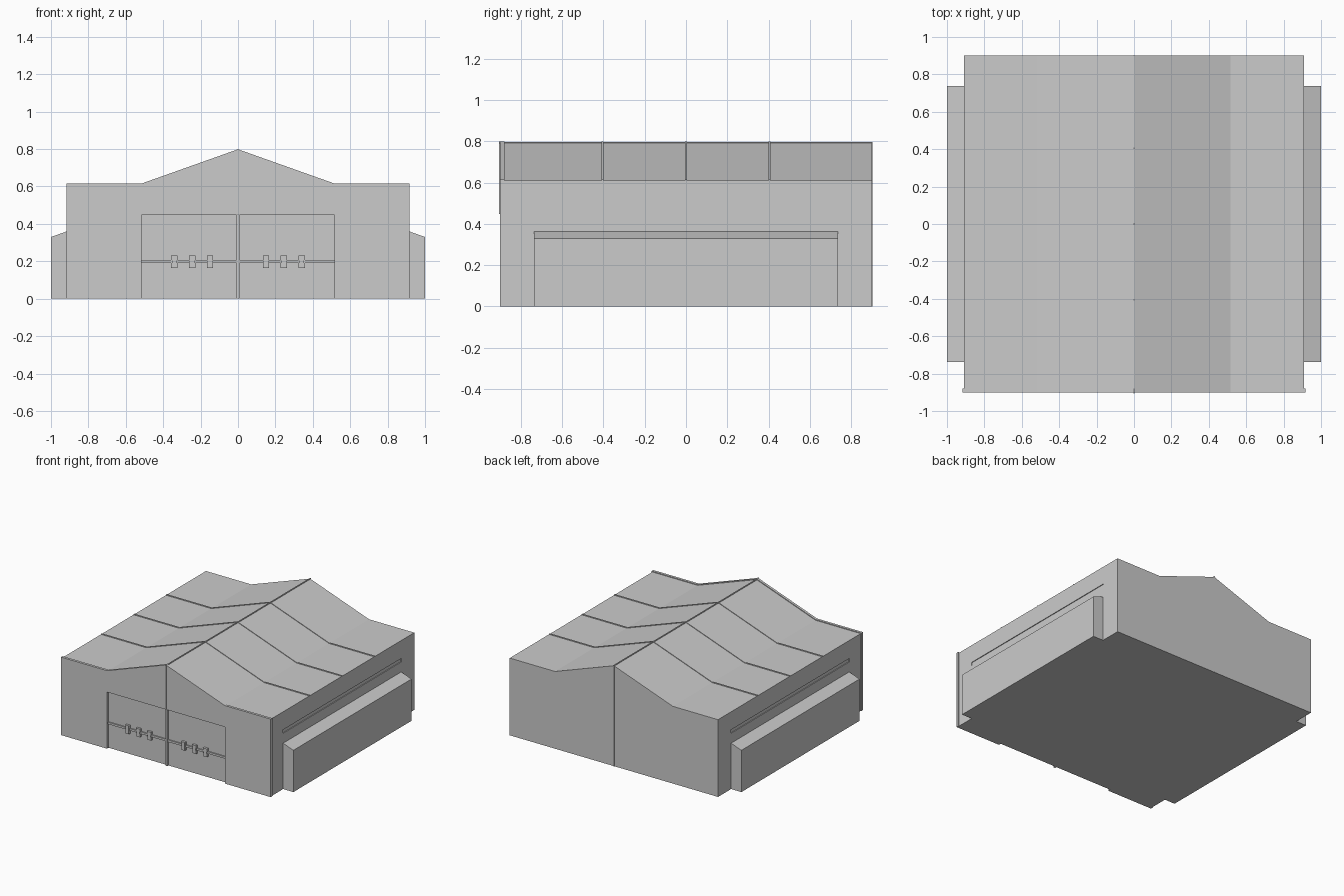
import bpy
import bmesh

cube = bpy.data.objects.get("Cube")
if cube:
    bpy.data.objects.remove(cube, do_unlink=True)

grey = bpy.data.materials.new("light_grey")
grey.use_nodes = True
colour = (0.6, 0.6, 0.6, 1)
grey.diffuse_color = colour
grey.node_tree.nodes["Principled BSDF"].inputs["Base Color"].default_value = colour


def prism(name, profile, y0, y1):
    """Extrude an x-z outline along y."""
    bm = bmesh.new()
    base = bm.faces.new([bm.verts.new((x, y0, z)) for x, z in profile])
    side = bmesh.ops.extrude_face_region(bm, geom=[base])
    verts = [g for g in side["geom"] if isinstance(g, bmesh.types.BMVert)]
    bmesh.ops.translate(bm, verts=verts, vec=(0, y1 - y0, 0))
    bmesh.ops.recalc_face_normals(bm, faces=bm.faces[:])
    mesh = bpy.data.meshes.new(name)
    bm.to_mesh(mesh)
    bm.free()
    mesh.materials.append(grey)
    obj = bpy.data.objects.new(name, mesh)
    bpy.context.collection.objects.link(obj)
    return obj


def box(name, x0, x1, y0, y1, z0, z1):
    return prism(name, [(x0, z0), (x1, z0), (x1, z1), (x0, z1)], y0, y1)


def roof_line(half, lift):
    """Roof outline from right to left: flat eaves and a central gable."""
    return [(half, 0.61 + lift), (0.515, 0.61 + lift), (0, 0.793 + lift),
            (-0.515, 0.61 + lift), (-half, 0.61 + lift)]


W, BACK, FRONT, DOOR_Y = 0.91, 0.9, -0.9, -0.88
DOOR_W, DOOR_TOP = 0.515, 0.447

# Main hall with a shallow slit cut along each side wall
hall = prism("hall", [(-W, 0), (W, 0)] + roof_line(W, 0), DOOR_Y, BACK)
for side in (-1, 1):
    cutter = box("slit_cutter", side * (W - 0.006), side * (W + 0.05),
                 -0.74, 0.74, 0.44, 0.468)
    cutter.hide_render = True
    bpy.context.view_layer.objects.active = hall
    mod = hall.modifiers.new("slit", "BOOLEAN")
    mod.object = cutter
    mod.operation = "DIFFERENCE"
    mod.solver = "EXACT"
    bpy.ops.object.modifier_apply(modifier=mod.name)
    bpy.data.objects.remove(cutter, do_unlink=True)

# Front wall framing the door opening
opening = [(-DOOR_W, 0), (-DOOR_W, DOOR_TOP), (DOOR_W, DOOR_TOP), (DOOR_W, 0)]
prism("front_wall", [(0.916, 0)] + roof_line(0.916, 0.006) + [(-0.916, 0)] + opening,
      FRONT, DOOR_Y)

# Roof ribs, ridge strip and gable strips
for i, y in enumerate((-0.405, 0, 0.405)):
    under = roof_line(W, -0.01)[::-1]
    prism(f"roof_rib_{i + 1}", roof_line(W, 0.005) + under, y - 0.005, y + 0.005)
box("ridge_strip", -0.004, 0.004, FRONT, BACK, 0.77, 0.797)
box("front_gable_strip", -0.004, 0.004, FRONT - 0.005, FRONT, DOOR_TOP, 0.8)
box("back_strip", -0.004, 0.004, BACK, BACK + 0.004, 0, 0.797)

# Side annexes with sloping roofs
for name, s in (("left", 1), ("right", -1)):
    prism(f"{name}_annex", [(s * W, 0), (s, 0), (s, 0.33), (s * W, 0.362)],
          -0.737, 0.737)

# Door centre post, cross rails and latches
box("door_post", -0.008, 0.008, -0.895, DOOR_Y, 0, DOOR_TOP)
for name, s in (("left", 1), ("right", -1)):
    box(f"{name}_door_rail", s * 0.008, s * DOOR_W, -0.889, DOOR_Y, 0.19, 0.206)
    for i, x in enumerate((0.15, 0.245, 0.34)):
        box(f"{name}_latch_{i + 1}", s * x - 0.013, s * x + 0.013,
            -0.899, DOOR_Y, 0.165, 0.23)
        for part, z in (("foot", 0.165), ("cap", 0.205)):
            box(f"{name}_latch_{part}_{i + 1}", s * x - 0.017, s * x + 0.017,
                -0.896, DOOR_Y, z, z + 0.025)
